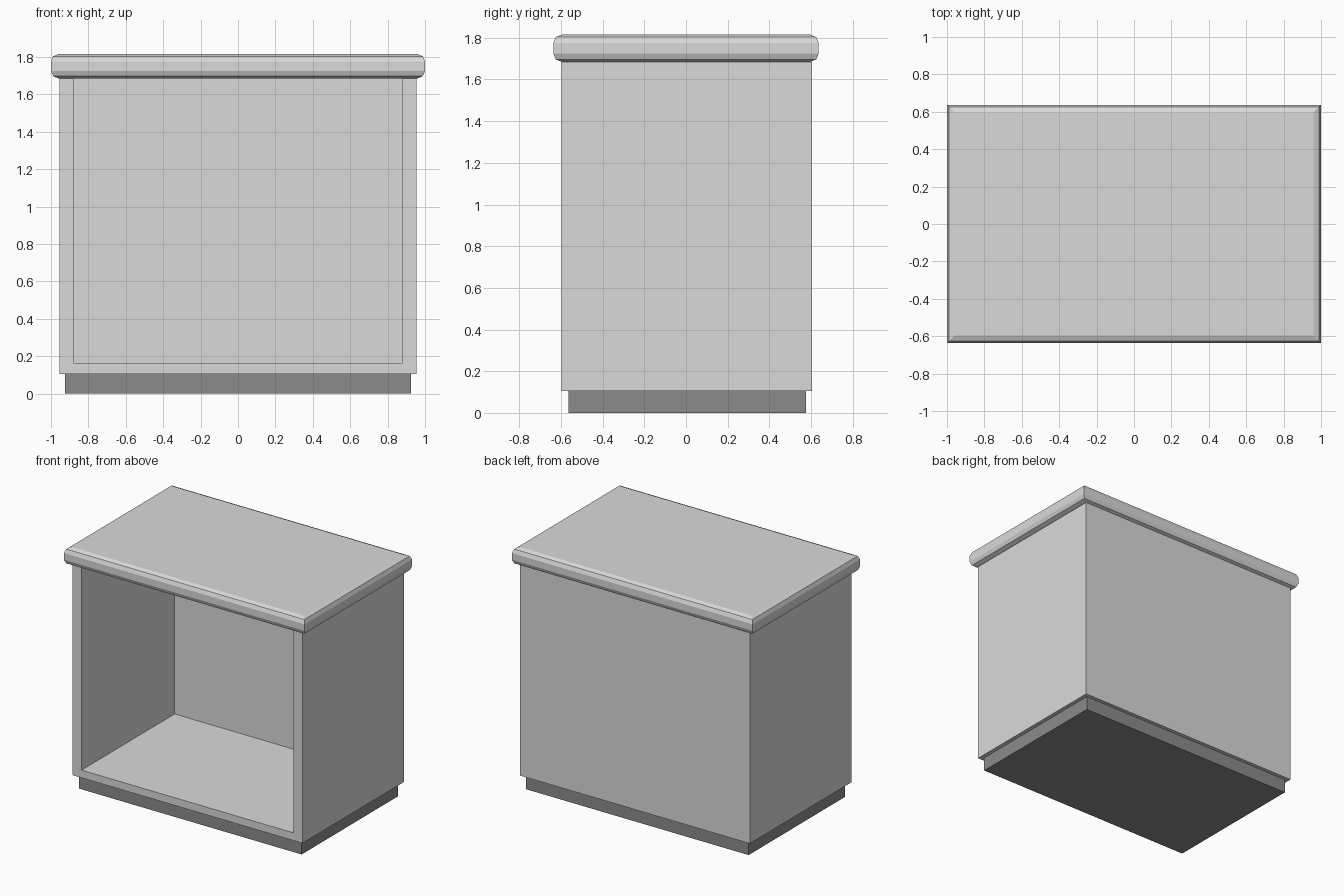
import bpy, bmesh

if "Cube" in bpy.data.objects:
    bpy.data.objects.remove(bpy.data.objects["Cube"])


def material(name, rgb):
    m = bpy.data.materials.new(name)
    m.diffuse_color = (*rgb, 1.0)
    m.use_nodes = True
    m.node_tree.nodes["Principled BSDF"].inputs["Base Color"].default_value = m.diffuse_color
    return m


light_grey = material("light grey", (0.70, 0.70, 0.70))
dark_grey = material("dark grey", (0.26, 0.26, 0.26))


def extrude_profile(name, pts, y0, y1, mat):
    """Extrude an x-z outline from y0 to y1."""
    bm = bmesh.new()
    face = bm.faces.new([bm.verts.new((x, y0, z)) for x, z in pts])
    out = bmesh.ops.extrude_face_region(bm, geom=[face], use_keep_orig=True)
    moved = [g for g in out["geom"] if isinstance(g, bmesh.types.BMVert)]
    bmesh.ops.translate(bm, verts=moved, vec=(0, y1 - y0, 0))
    bmesh.ops.recalc_face_normals(bm, faces=bm.faces)
    mesh = bpy.data.meshes.new(name)
    bm.to_mesh(mesh)
    bm.free()
    mesh.materials.append(mat)
    obj = bpy.data.objects.new(name, mesh)
    bpy.context.collection.objects.link(obj)
    return obj


def box(name, x, y0, y1, z0, z1, mat):
    return extrude_profile(name, [(-x, z0), (x, z0), (x, z1), (-x, z1)], y0, y1, mat)


# Recessed plinth
box("plinth", 0.924, -0.565, 0.577, 0.0, 0.105, dark_grey)

# Cabinet sides and floor as one U-shaped shell, open at the front
W, w, BOTTOM, FLOOR, TOP = 0.954, 0.88, 0.105, 0.163, 1.685
extrude_profile("cabinet_shell",
                [(-W, BOTTOM), (W, BOTTOM), (W, TOP), (w, TOP),
                 (w, FLOOR), (-w, FLOOR), (-w, TOP), (-W, TOP)],
                -0.598, 0.605, light_grey)

# Thick back panel set between the sides
box("back_panel", w, 0.505, 0.605, FLOOR, TOP, light_grey)

# Overhanging worktop: rounded top and bottom rims, sharp vertical corners
X, Y, Z0, Z1, R = 1.0, 0.637, TOP, 1.815, 0.04
k = R * (1 - 0.5 ** 0.5)
rim = [(R, Z0), (k, Z0 + k), (0, Z0 + R), (0, Z1 - R), (k, Z1 - k), (R, Z1)]
bm = bmesh.new()
rings = [[bm.verts.new((sx * (X - d), sy * (Y - d), z))
          for sx, sy in ((-1, -1), (1, -1), (1, 1), (-1, 1))] for d, z in rim]
for a, b in zip(rings, rings[1:]):
    for i in range(4):
        j = (i + 1) % 4
        bm.faces.new((a[i], a[j], b[j], b[i]))
bm.faces.new(rings[0][::-1])
bm.faces.new(rings[-1])
bmesh.ops.recalc_face_normals(bm, faces=bm.faces)
mesh = bpy.data.meshes.new("worktop")
bm.to_mesh(mesh)
bm.free()
mesh.materials.append(light_grey)
bpy.context.collection.objects.link(bpy.data.objects.new("worktop", mesh))
